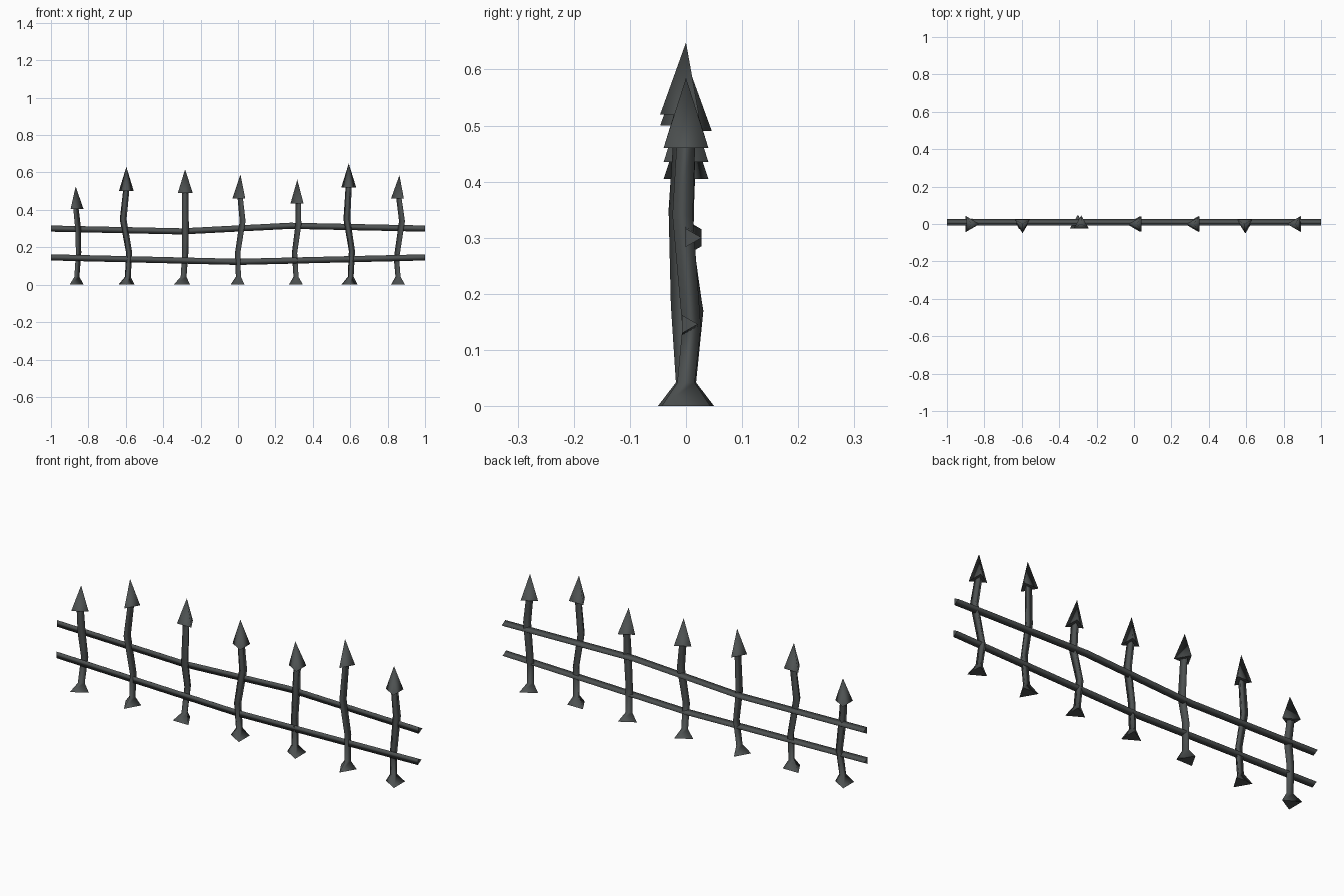
import bpy, bmesh, math

if "Cube" in bpy.data.objects:
    bpy.data.objects.remove(bpy.data.objects["Cube"])

iron = bpy.data.materials.new("dark iron grey")
iron.diffuse_color = (0.075, 0.083, 0.083, 1)
iron.use_nodes = True
iron.node_tree.nodes["Principled BSDF"].inputs["Base Color"].default_value = iron.diffuse_color


def loft(name, rings, smooth=True):
    """Three-sided loft through (centre, radius, plane, angle) rings; radius 0 is a tip."""
    bm = bmesh.new()
    loops = []
    for (x, y, z), r, plane, angle in rings:
        pts = []
        for k in range(3 if r else 1):
            a = math.radians(angle + 120 * k)
            u, v = r * math.cos(a), r * math.sin(a)
            p = (x + u, y + v, z) if plane == "xy" else (x, y + u, z + v)
            pts.append(bm.verts.new(p))
        loops.append(pts)
    for a, b in zip(loops, loops[1:]):
        for k in range(3):
            n = (k + 1) % 3
            if len(b) == 1:
                bm.faces.new((a[k], a[n], b[0]))
            else:
                bm.faces.new((a[k], a[n], b[n], b[k]))
    for end in (loops[0], loops[-1]):
        if len(end) == 3:
            bm.faces.new(end)
    bmesh.ops.recalc_face_normals(bm, faces=bm.faces)
    for f in bm.faces:
        # end caps stay flat and sharp
        cap = len(f.verts) == 3 and (set(f.verts) in (set(loops[0]), set(loops[-1])))
        f.smooth = smooth and not cap
        if cap:
            for e in f.edges:
                e.smooth = False
    mesh = bpy.data.meshes.new(name)
    bm.to_mesh(mesh)
    bm.free()
    mesh.materials.append(iron)
    ob = bpy.data.objects.new(name, mesh)
    bpy.context.collection.objects.link(ob)
    return ob


# Each post: triangle angle, foot x, lower bend (x, y, z), upper bend (x, y, z),
# head centre (x, z), tip (x, z)
posts = [
    (0, -0.875, (-0.857, 0.014, 0.17), (-0.860, -0.006, 0.30), (-0.872, 0.405), (-0.868, 0.525)),
    (-90, -0.596, (-0.582, -0.004, 0.17), (-0.614, -0.006, 0.35), (-0.597, 0.500), (-0.597, 0.630)),
    (90, -0.300, (-0.282, 0.012, 0.17), (-0.281, -0.012, 0.30), (-0.282, 0.490), (-0.283, 0.617)),
    (180, 0.010, (0.003, -0.008, 0.17), (0.030, -0.004, 0.34), (0.016, 0.460), (0.013, 0.590)),
    (180, 0.322, (0.307, 0.008, 0.17), (0.328, -0.010, 0.32), (0.327, 0.435), (0.317, 0.562)),
    (-90, 0.596, (0.609, -0.008, 0.18), (0.582, -0.010, 0.35), (0.592, 0.520), (0.592, 0.648)),
    (180, 0.868, (0.852, 0.010, 0.14), (0.882, -0.006, 0.34), (0.864, 0.460), (0.863, 0.585)),
]

for i, (ang, fx, low, high, (hx, hz), (tx, tz)) in enumerate(posts, 1):
    neck_x = fx * 0.5 + low[0] * 0.5
    # bent post with flared foot
    loft(f"post_{i}", [
        ((fx, 0, 0), 0.050, "xy", ang),
        ((neck_x, 0, 0.042), 0.018, "xy", ang),
        (low, 0.019, "xy", ang),
        (high, 0.021, "xy", ang),
        ((hx, 0, hz + 0.01), 0.019, "xy", ang)])
    # spear head
    loft(f"spear_head_{i}", [
        ((hx, 0, hz), 0.046, "xy", ang),
        ((tx, 0, tz), 0, "xy", ang)])

# Wavy rails running the length of the fence
rails = {
    "upper_rail": (0.009, [(-1, 0.300), (-0.3, 0.285), (0.28, 0.315), (1, 0.300)]),
    "lower_rail": (0.002, [(-1, 0.146), (0, 0.122), (1, 0.146)]),
}
for name, (y, path) in rails.items():
    loft(name, [((x, y, z), 0.019, "yz", 0) for x, z in path])
